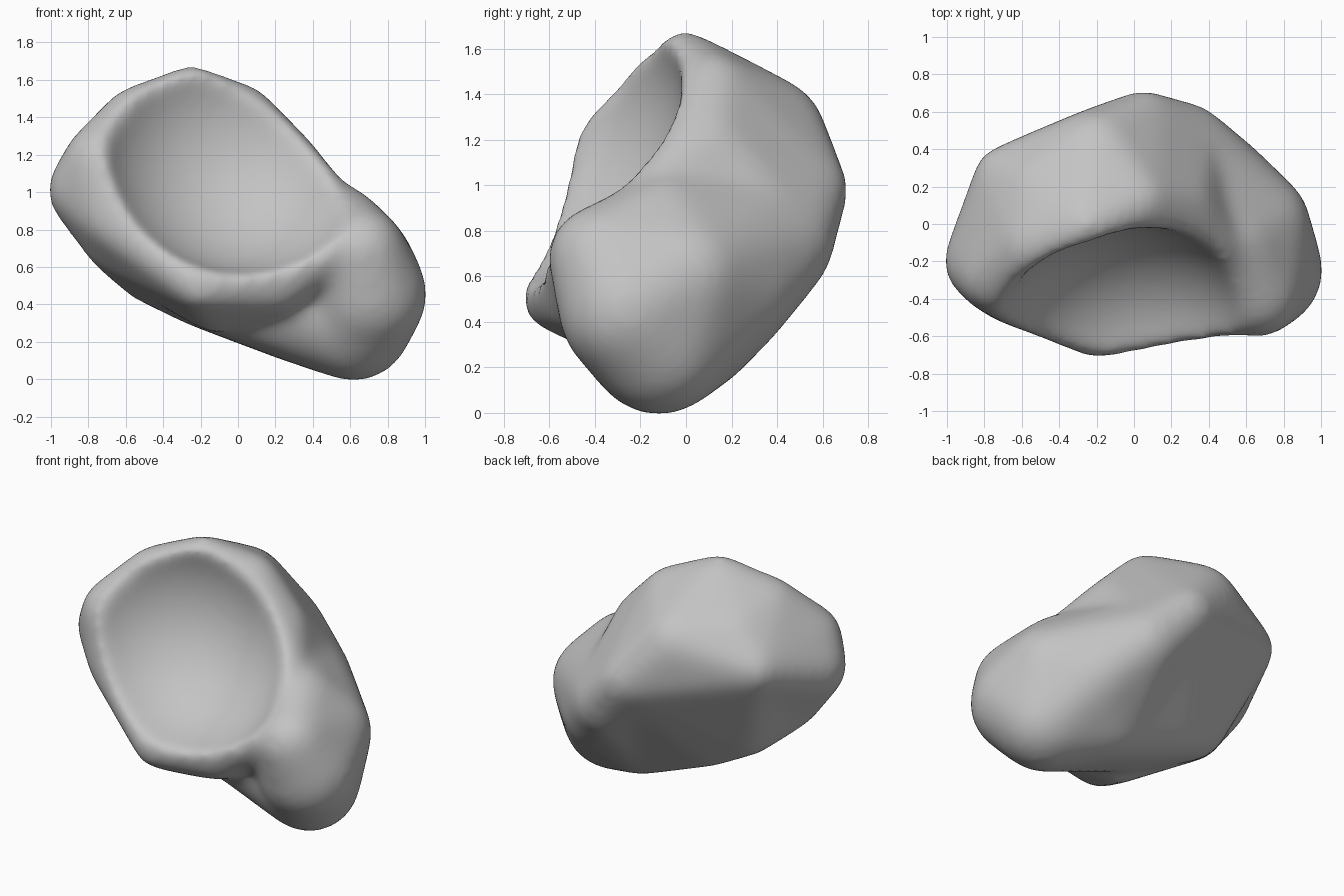
import bpy, bmesh
from math import sqrt
from mathutils import Vector, Matrix

cube = bpy.data.objects.get("Cube")
if cube:
    bpy.data.objects.remove(cube)


def add_ball(bm, x, y, z, r):
    # Radius grown a little to offset the later softening
    grown = (r + sqrt(r * r + .019)) / 2
    bmesh.ops.create_icosphere(bm, subdivisions=3, radius=grown,
                               matrix=Matrix.Translation((x, y, z)))


def hull_into(target, balls):
    """Stretch a convex skin over a group of balls and add it to the mesh."""
    bm = bmesh.new()
    for ball in balls:
        add_ball(bm, *ball)
    res = bmesh.ops.convex_hull(bm, input=bm.verts)
    inner = [g for g in res["geom_interior"] + res["geom_unused"]
             if isinstance(g, bmesh.types.BMVert)]
    bmesh.ops.delete(bm, geom=list(set(inner)), context="VERTS")
    part = bpy.data.meshes.new("hull_part")
    bm.to_mesh(part)
    bm.free()
    target.from_mesh(part)
    bpy.data.meshes.remove(part)


def new_object(name, bm):
    mesh = bpy.data.meshes.new(name)
    bm.to_mesh(mesh)
    bm.free()
    obj = bpy.data.objects.new(name, mesh)
    bpy.context.collection.objects.link(obj)
    return obj


# Balls shared by several hulls
back_ridge = (.05, .56, .98, .13)
back_corner = (-.7, .26, 1.14, .13)
back_side = (.28, .43, .73, .2)
low_left = (-.66, -.2, .72, .13)
low_back = (.45, .2, .55, .27)
foot = (.62, -.12, .3, .3)
belly = (.3, .04, .36, .25)

# Cup: rim, back ridge and front lip
cup = [
    back_ridge, back_corner, back_side, low_left,
    (-.25, -.01, 1.53, .12), (.03, .12, 1.42, .13), (-.53, -.11, 1.37, .18),
    (-.72, -.27, 1.15, .2), (-.8, -.2, 1.01, .2), (-.66, -.36, .85, .15),
    (-.5, .18, 1.26, .2), (-.2, .36, 1.22, .24), (.26, .1, 1.18, .13),
    (.42, -.1, 1, .12), (.5, -.45, .72, .13), (.2, -.47, .5, .13),
    (-.2, -.58, .5, .11), (-.12, -.32, .42, .15),
]
# Lower lobe
lobe = [
    foot, belly, low_back, back_side, back_ridge, (.55, -.1, .85, .17),
    (.7, -.25, .45, .3), (.66, -.37, .68, .22), (.66, 0, .6, .27),
]
# Underside joining the cup to the lobe
underside = [
    low_left, back_corner, back_ridge, belly, foot, low_back,
    (-.12, -.15, .43, .15), (-.2, .05, .5, .2), (-.45, 0, .62, .2),
]

bm = bmesh.new()
for group in (cup, lobe, underside):
    hull_into(bm, group)
body = new_object("bone_body", bm)

# Round cutter for the shallow socket, longer along the diagonal
bm = bmesh.new()
bmesh.ops.create_icosphere(bm, subdivisions=5, radius=.74)
diagonal = Vector((.8, -.1, -.55)).normalized()
bmesh.ops.transform(bm, verts=bm.verts,
                    matrix=Matrix.Translation((0, -.745, 1.31))
                    @ Matrix.Scale(1.05, 4, diagonal))
cutter = new_object("socket_cutter", bm)
cutter.hide_render = True

# Fuse the hulls, carve the socket and soften all edges
fuse = body.modifiers.new("fuse", "REMESH")
fuse.mode, fuse.voxel_size = "VOXEL", .025
carve = body.modifiers.new("carve", "BOOLEAN")
carve.operation, carve.object = "DIFFERENCE", cutter
even = body.modifiers.new("even", "REMESH")
even.mode, even.voxel_size = "VOXEL", .025
soften = body.modifiers.new("soften", "SMOOTH")
soften.factor, soften.iterations = .5, 44
graph = bpy.context.evaluated_depsgraph_get()
solid = bpy.data.meshes.new_from_object(body.evaluated_get(graph))
body.modifiers.clear()
body.data = solid
bpy.data.objects.remove(cutter)

# Plain grey finish
grey = bpy.data.materials.new("plain_grey")
grey.use_nodes = True
colour = (.55, .55, .55, 1)
grey.diffuse_color = colour
grey.node_tree.nodes["Principled BSDF"].inputs["Base Color"].default_value = colour
solid.materials.clear()
solid.materials.append(grey)
solid.polygons.foreach_set("use_smooth", [True] * len(solid.polygons))
solid.update()
